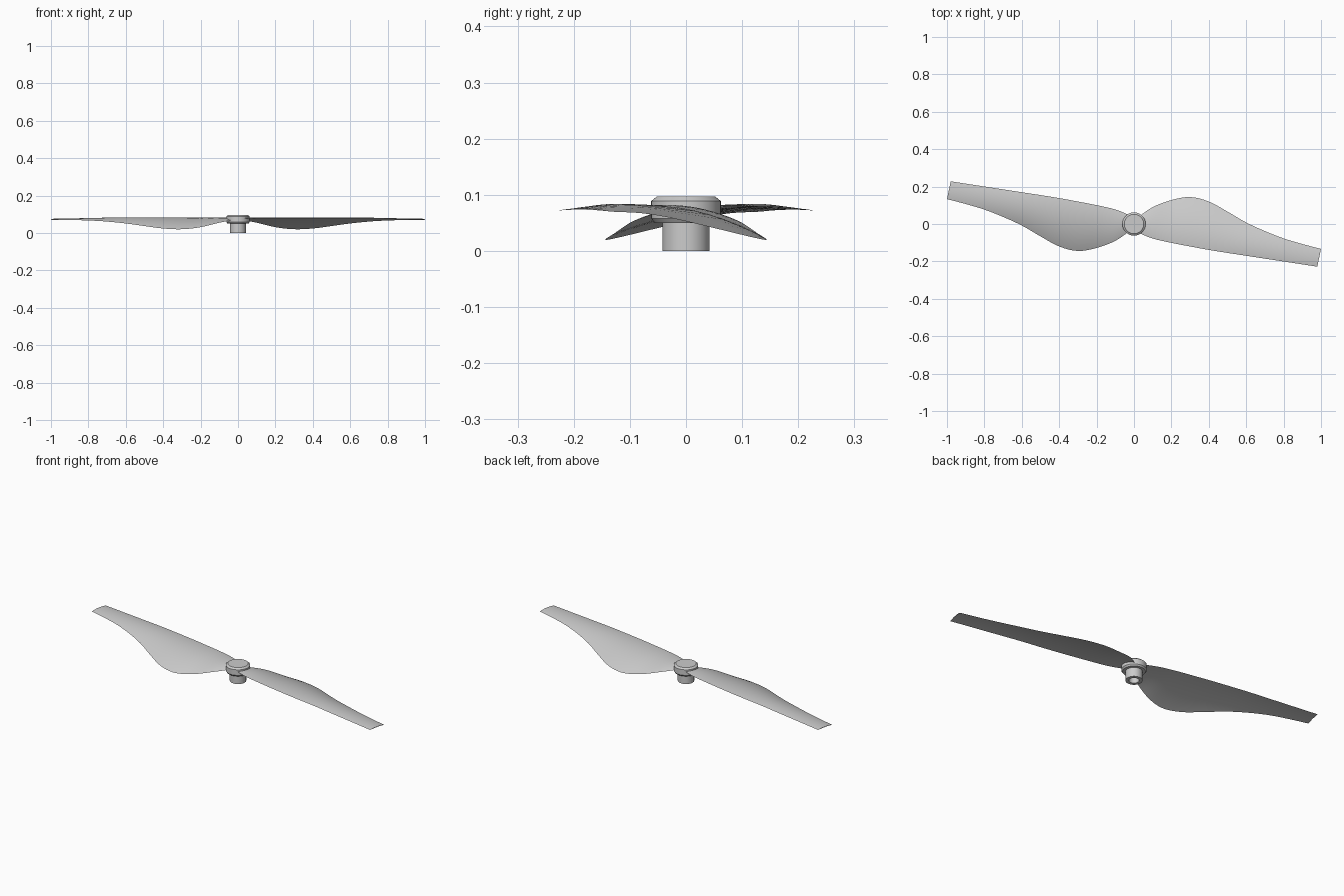
import bpy, bmesh, math

cube = bpy.data.objects.get("Cube")
if cube:
    bpy.data.objects.remove(cube)

plastic = bpy.data.materials.new("grey plastic")
plastic.use_nodes = True
grey = (0.6, 0.6, 0.6, 1)
plastic.diffuse_color = grey
plastic.node_tree.nodes["Principled BSDF"].inputs["Base Color"].default_value = grey

# Blade outline: span, front edge y, back edge y, front z, back z, camber
STATIONS = [
    (0.02, -.045, .035, .078, .07, .006),
    (0.1, -.077, .09, .079, .055, .012),
    (0.2, -.1, .128, .08, .031, .018),
    (0.3, -.119, .144, .08, .02, .022),
    (0.4, -.137, .12, .08, .024, .022),
    (0.5, -.153, .066, .08, .037, .019),
    (0.6, -.168, .008, .08, .051, .015),
    (0.7, -.183, -.038, .078, .061, .011),
    (0.8, -.198, -.077, .076, .067, .008),
    (0.9, -.213, -.107, .074, .069, .006),
    (1, -.228, -.133, .072, .07, .005),
]
STEPS = 4
CHORD = 16


def smooth_stations():
    """Catmull-Rom interpolation between the stations."""
    last = len(STATIONS) - 1
    for i in range(last):
        window = [STATIONS[min(max(i + k, 0), last)] for k in (-1, 0, 1, 2)]
        for step in range(STEPS):
            u = step / STEPS
            yield [b + u / 2 * (c - a + u * (2*a - 5*b + 4*c - d + u * (3*(b - c) + d - a)))
                   for a, b, c, d in zip(*window)]
    yield STATIONS[last]


def section(span, y_front, y_back, z_front, z_back, camber):
    """Closed cambered aerofoil: over the top, then back underneath."""
    over = [(1 - math.cos(math.pi * k / CHORD)) / 2 for k in range(CHORD + 1)]
    loop = [(t, 1) for t in over] + [(t, 0.5) for t in over[-2:0:-1]]
    for t, height in loop:
        arch = 4 * t * (1 - t) * camber * height
        x = span * (1 - 0.02 * (1 - t))
        yield (x, y_front + t * (y_back - y_front), z_front + t * (z_back - z_front) + arch)


def finish(name, bm):
    bmesh.ops.recalc_face_normals(bm, faces=bm.faces)
    mesh = bpy.data.meshes.new(name)
    bm.to_mesh(mesh)
    bm.free()
    mesh.materials.append(plastic)
    obj = bpy.data.objects.new(name, mesh)
    bpy.context.collection.objects.link(obj)
    bpy.ops.object.select_all(action="DESELECT")
    obj.select_set(True)
    bpy.context.view_layer.objects.active = obj
    bpy.ops.object.shade_smooth_by_angle(angle=math.radians(30))
    return obj


def make_blade(name, turn):
    bm = bmesh.new()
    rings = [[bm.verts.new(p) for p in section(*s)] for s in smooth_stations()]
    for inner, outer in zip(rings, rings[1:]):
        for k in range(len(inner)):
            bm.faces.new((inner[k - 1], inner[k], outer[k], outer[k - 1]))
    bm.faces.new(rings[0])
    bm.faces.new(rings[-1])
    finish(name, bm).rotation_euler.z = turn


make_blade("left_blade", 0)
make_blade("right_blade", math.pi)

# Hub: lathed profile with a chamfered cap, a shaft collar and a blind bore
PROFILE = [(0, .097), (.052, .097), (.062, .089), (.062, .058), (.056, .05),
           (.042, .05), (.042, 0), (.025, 0), (.025, .045), (0, .045)]
bm = bmesh.new()
points = [bm.verts.new((r, 0, z)) for r, z in PROFILE]
edges = [bm.edges.new(pair) for pair in zip(points, points[1:])]
bmesh.ops.spin(bm, geom=points + edges, cent=(0, 0, 0), axis=(0, 0, 1),
               angle=math.tau, steps=48)
bmesh.ops.remove_doubles(bm, verts=bm.verts, dist=1e-5)
finish("hub", bm)
